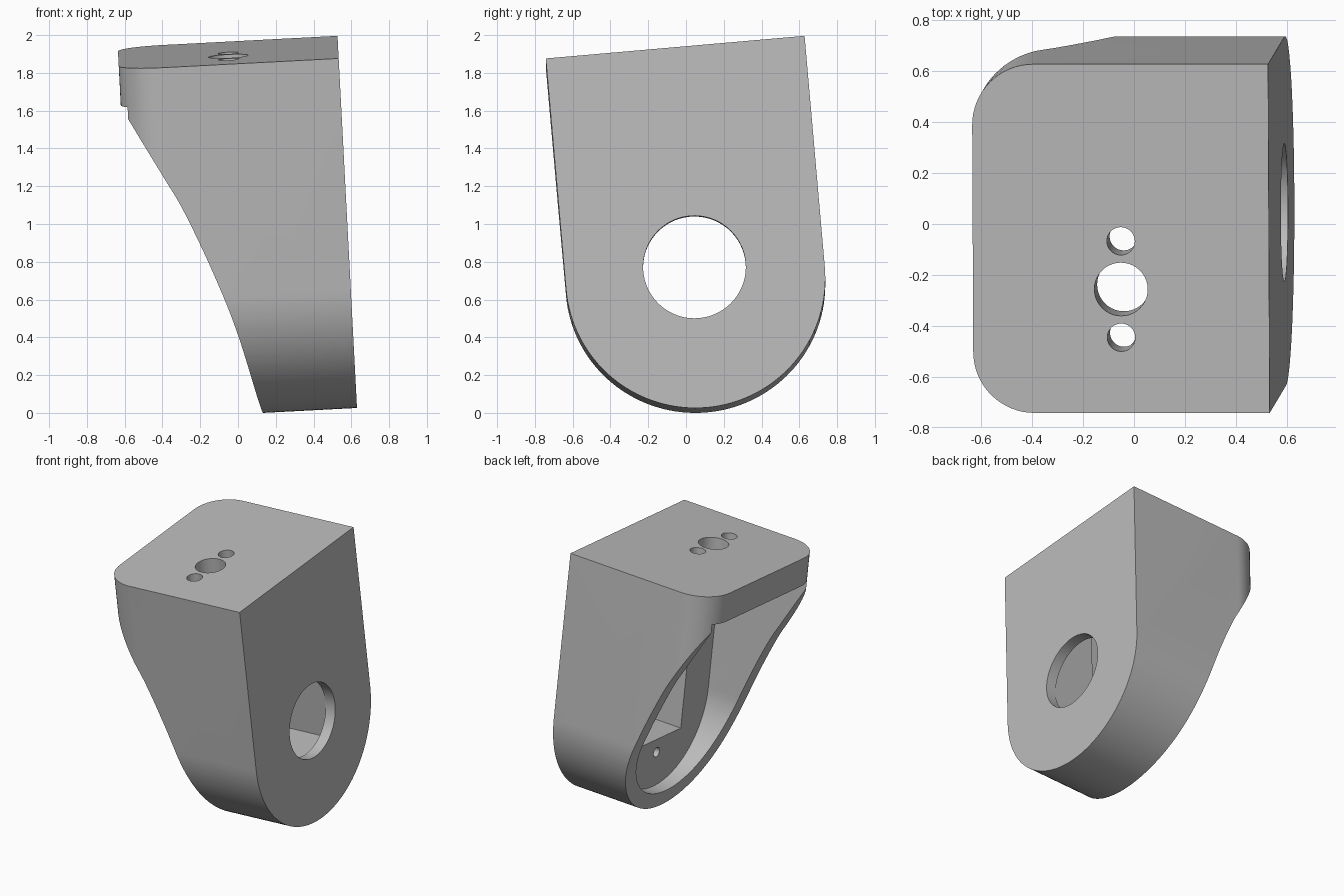
import bpy, bmesh
from math import sin, cos, pi, radians
from mathutils import Matrix, Vector

cube = bpy.data.objects.get("Cube")
if cube:
    bpy.data.objects.remove(cube, do_unlink=True)

# Main dimensions
R = 0.6875        # half width and radius of the rounded end
TOP = 1.23        # height of the top face above the arc centre
DEPTH = 1.165     # front-to-back length of the top slab
WALL = 0.115
SLAB = 0.21
BLOCK = 0.42      # thickness of the lower mounting block
BORE = 0.272
BORE_Z = 0.06

grey = bpy.data.materials.new("plain_grey")
grey.use_nodes = True
grey.diffuse_color = (0.5, 0.5, 0.5, 1)
grey.node_tree.nodes["Principled BSDF"].inputs["Base Color"].default_value = (0.5, 0.5, 0.5, 1)


def prism(name, outline, place, low, high):
    """Extrude a 2D outline from low to high; place(u, v, w) gives the 3D point."""
    bm = bmesh.new()
    face = bm.faces.new([bm.verts.new(place(u, v, low)) for u, v in outline])
    out = bmesh.ops.extrude_face_region(bm, geom=[face])
    shift = Vector(place(0, 0, high)) - Vector(place(0, 0, low))
    bmesh.ops.translate(bm, vec=shift, verts=[g for g in out["geom"] if isinstance(g, bmesh.types.BMVert)])
    bmesh.ops.recalc_face_normals(bm, faces=bm.faces)
    mesh = bpy.data.meshes.new(name)
    bm.to_mesh(mesh)
    bm.free()
    mesh.materials.append(grey)
    obj = bpy.data.objects.new(name, mesh)
    bpy.context.collection.objects.link(obj)
    return obj


def along_x(u, v, w): return (w, u, v)
def along_y(u, v, w): return (u, w, v)
def along_z(u, v, w): return (u, v, w)


def arc(cx, cy, r, start, end, steps):
    angles = [radians(start + (end - start) * i / steps) for i in range(steps + 1)]
    return [(cx + r * cos(a), cy + r * sin(a)) for a in angles]


def circle(cx, cy, r, steps=64):
    return arc(cx, cy, r, 0, 360, steps)[:-1]


def arch(r, top):
    return arc(0, 0, r, 180, 360, 64) + [(r, top), (-r, top)]


def box(a, b, c, d):
    return [(a, c), (b, c), (b, d), (a, d)]


def smooth_path(points, steps=8):
    """Catmull-Rom curve through the points."""
    p = [Vector(q) for q in points]
    p = [2 * p[0] - p[1]] + p + [2 * p[-1] - p[-2]]
    path = []
    for a, b, c, d in zip(p, p[1:], p[2:], p[3:]):
        for i in range(steps):
            t = i / steps
            path.append(tuple(0.5 * (2 * b + (c - a) * t + (2 * a - 5 * b + 4 * c - d) * t ** 2
                                     + (3 * b - a - 3 * c + d) * t ** 3)))
    return path + [tuple(p[-2])]


# Bracket shell: arched prism
bracket = prism("bracket", arch(R, TOP), along_x, -DEPTH, 0)


def combine(tool, operation):
    tool.hide_render = True
    mod = bracket.modifiers.new(tool.name, "BOOLEAN")
    mod.operation = operation
    mod.solver = "EXACT"
    mod.object = tool
    bpy.context.view_layer.objects.active = bracket
    bpy.ops.object.modifier_apply(modifier=mod.name)
    bpy.data.objects.remove(tool, do_unlink=True)


# Rounded upright corners at the open end
c = 0.24
plan = [(0.2, -1), (0.2, 1), (-DEPTH + c, 1)]
plan = [(0.2, -R), (0.2, R)] + arc(-DEPTH + c, R - c, c, 90, 180, 16) + arc(-DEPTH + c, c - R, c, 180, 270, 16)
plan[0], plan[1] = (0.2, -R), (0.2, R)
combine(prism("plan_limit", plan, along_z, -1, 2), "INTERSECT")

# Sweeping curved cut of the side walls
curve = smooth_path([(-0.497, -0.69), (-0.606, -0.223), (-0.715, 0.105), (-0.856, 0.45),
                     (-0.96, 0.65), (-1.13, 0.957), (-1.172, 1.02)])
side = [(-0.45, -0.9)] + curve + [(-1.4, 1.02), (-1.4, -0.9)]
combine(prism("side_cut", side, along_y, -1, 1), "DIFFERENCE")

# Arched cavity, then the upright channel in the mounting block
combine(prism("cavity", arch(R - WALL, TOP - SLAB), along_x, -2, -BLOCK), "DIFFERENCE")
combine(prism("channel", box(-0.275, 0.275, BORE_Z - 0.28, TOP - SLAB), along_x, -BLOCK - 0.1, -0.08), "DIFFERENCE")

# Bore through the plate and blind screw hole below it
combine(prism("bore", circle(0, BORE_Z, BORE), along_x, -0.3, 0.1), "DIFFERENCE")
combine(prism("screw_hole", circle(0, -0.32, 0.035, 24), along_x, -0.6, -0.2), "DIFFERENCE")

# Row of three holes in the top slab
for y, r in ((-0.01, 0.055), (-0.2, 0.105), (-0.39, 0.055)):
    combine(prism("slab_hole", circle(-DEPTH / 2, y, r, 40), along_z, 0.95, 1.4), "DIFFERENCE")

# Lean the finished bracket into its resting pose
lean = Matrix.Rotation(radians(-3), 4, "Y") @ Matrix.Rotation(radians(5), 4, "X")
bracket.data.transform(Matrix.Translation((0.594, 0.05, 0.717)) @ lean)
lowest = min(v.co.z for v in bracket.data.vertices)
bracket.data.transform(Matrix.Translation((0, 0, -lowest)))

bpy.ops.object.select_all(action="DESELECT")
bracket.select_set(True)
bpy.context.view_layer.objects.active = bracket
bpy.ops.object.shade_smooth_by_angle(angle=radians(25))
